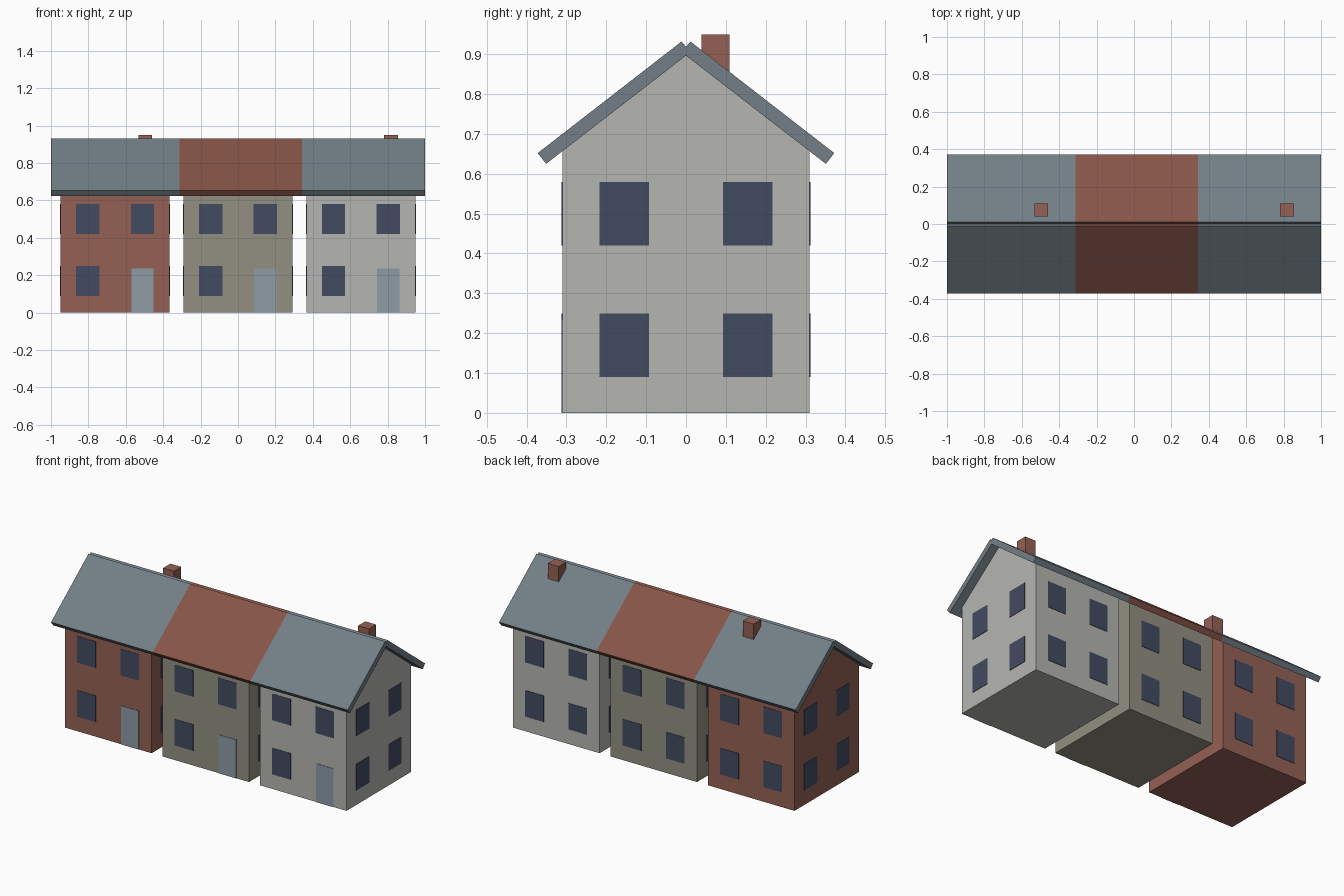
import bpy, math

if "Cube" in bpy.data.objects:
    bpy.data.objects.remove(bpy.data.objects["Cube"])

def material(name, r, g, b):
    m = bpy.data.materials.new(name)
    m.diffuse_color = (r, g, b, 1)
    m.use_nodes = True
    m.node_tree.nodes["Principled BSDF"].inputs["Base Color"].default_value = m.diffuse_color
    return m

BRICK = material("brick", 0.30, 0.12, 0.09)
OLIVE = material("olive_render", 0.29, 0.28, 0.22)
PALE = material("pale_render", 0.46, 0.46, 0.44)
SLATE = material("slate", 0.17, 0.21, 0.24)
TILE = material("red_tile", 0.24, 0.09, 0.065)
GLASS = material("glass", 0.055, 0.07, 0.12)
DOOR = material("door_paint", 0.27, 0.33, 0.38)

def mesh(name, verts, faces, mat):
    me = bpy.data.meshes.new(name)
    me.from_pydata(verts, [], faces)
    me.materials.append(mat)
    ob = bpy.data.objects.new(name, me)
    bpy.context.collection.objects.link(ob)
    return ob

def prism(name, profile, x0, x1, mat):
    """Extrude a counter-clockwise (y, z) profile along x."""
    n = len(profile)
    verts = [(x, y, z) for x in (x0, x1) for y, z in profile]
    faces = [tuple(reversed(range(n))), tuple(range(n, 2 * n))]
    faces += [(i, (i + 1) % n, n + (i + 1) % n, n + i) for i in range(n)]
    return mesh(name, verts, faces, mat)

def box(name, centre, size, mat):
    (x, y, z), (w, d, h) = centre, size
    profile = [(y - d/2, z - h/2), (y + d/2, z - h/2), (y + d/2, z + h/2), (y - d/2, z + h/2)]
    return prism(name, profile, x - w/2, x + w/2, mat)

HALF_W, HALF_D, PEAK = 0.2915, 0.31, 0.897
EAVE = 0.657
PANEL = 0.005  # thickness of window and door panels

# Roof slab section on the +y side, slightly crossing the ridge line
roof_right = [(-0.011, 0.905), (0.351, 0.625), (0.372, 0.652), (0.011, 0.932)]
roof_left = [(-y, z) for y, z in reversed(roof_right)]

def house(label, cx, wall, roof, roof_x, chimney):
    # Gabled body
    prism(label + "_walls", [(-HALF_D, 0), (HALF_D, 0), (HALF_D, EAVE), (0, PEAK), (-HALF_D, EAVE)],
          cx - HALF_W, cx + HALF_W, wall)
    # Roof slopes
    prism(label + "_roof_front", roof_left, *roof_x, roof)
    prism(label + "_roof_back", roof_right, *roof_x, roof)
    # Windows on all four sides, leaving room for the door at front right
    for z in (0.17, 0.50):
        for s in (-1, 1):
            box(label + "_back_window", (cx + s * 0.146, HALF_D, z), (0.124, PANEL, 0.16), GLASS)
            if not (z < 0.3 and s == 1):
                box(label + "_front_window", (cx + s * 0.146, -HALF_D, z), (0.124, PANEL, 0.16), GLASS)
            for side in (-1, 1):
                box(label + "_side_window", (cx + side * HALF_W, s * 0.155, z), (PANEL, 0.124, 0.16), GLASS)
    # Door
    box(label + "_door", (cx + 0.146, -HALF_D, 0.1175), (0.119, PANEL, 0.235), DOOR)
    # Chimney
    if chimney:
        box(label + "_chimney", (cx + 0.161, 0.074, 0.875), (0.073, 0.07, 0.15), BRICK)

house("left_house", -0.657, BRICK, SLATE, (-1.0, -0.314), True)
house("middle_house", 0, OLIVE, TILE, (-0.314, 0.342), False)
house("right_house", 0.657, PALE, SLATE, (0.342, 1.0), True)
